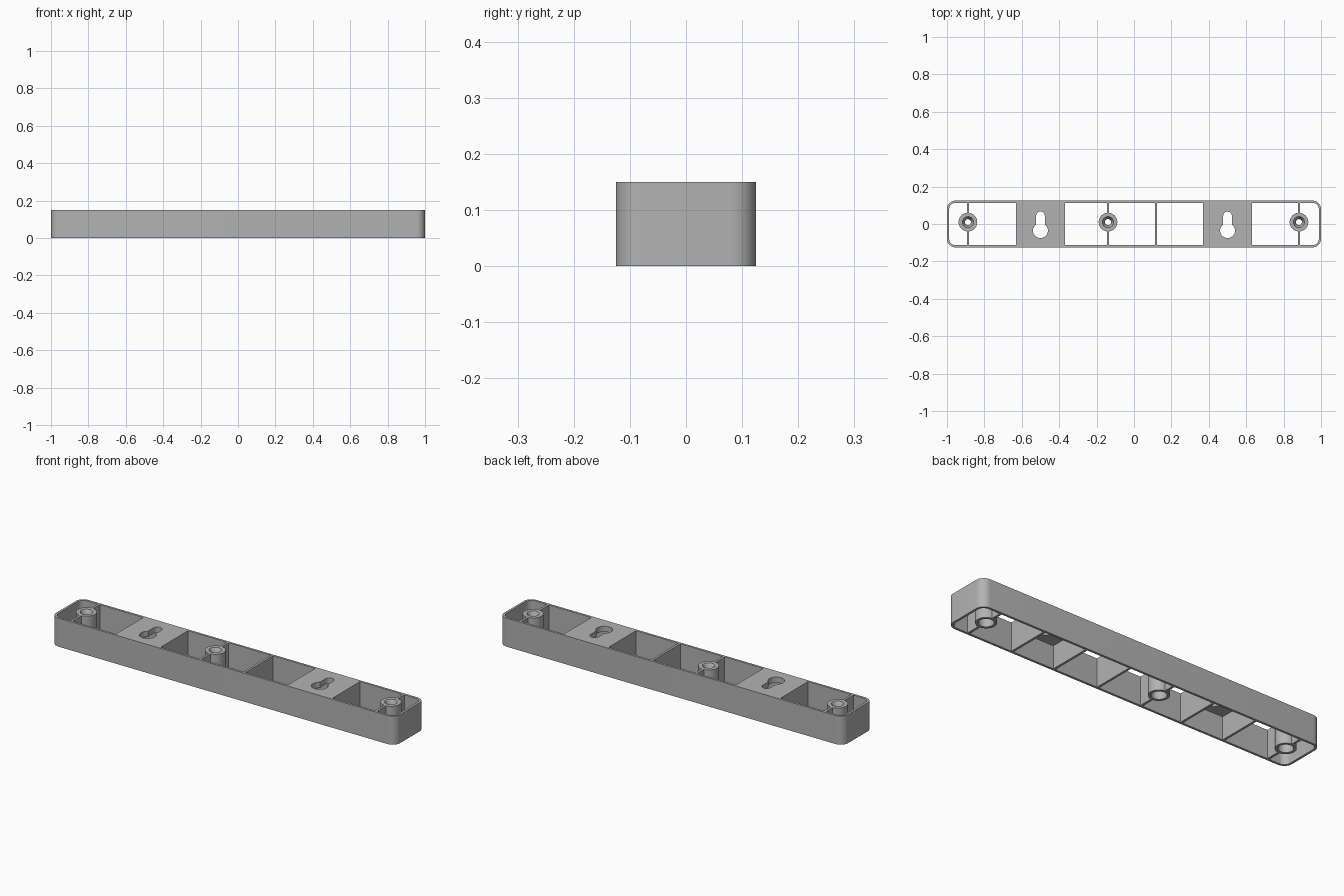
import bpy, bmesh
from math import pi, cos, sin, asin

cube = bpy.data.objects.get("Cube")
if cube:
    bpy.data.objects.remove(cube, do_unlink=True)

H, HALF_X, HALF_Y, WALL = 0.15, 1.0, 0.125, 0.012
INNER_Y = HALF_Y - WALL
BOSS_Y, BOSS_R = 0.01, 0.05

grey = bpy.data.materials.new("grey plastic")
grey.use_nodes = True
colour = (0.45, 0.45, 0.45, 1)
grey.diffuse_color = colour
grey.node_tree.nodes["Principled BSDF"].inputs["Base Color"].default_value = colour


def finish(bm, name):
    bmesh.ops.recalc_face_normals(bm, faces=bm.faces)
    mesh = bpy.data.meshes.new(name)
    bm.to_mesh(mesh)
    bm.free()
    mesh.materials.append(grey)
    obj = bpy.data.objects.new(name, mesh)
    bpy.context.collection.objects.link(obj)
    bpy.ops.object.select_all(action='DESELECT')
    obj.select_set(True)
    bpy.context.view_layer.objects.active = obj
    bpy.ops.object.shade_smooth_by_angle(angle=pi / 6)
    return obj


def arc(cx, cy, r, a0, a1, n):
    return [(cx + r * cos(a0 + (a1 - a0) * i / n),
             cy + r * sin(a0 + (a1 - a0) * i / n)) for i in range(n + 1)]


def rounded_rect(hx, hy, r):
    pts = []
    for k, (sx, sy) in enumerate([(1, 1), (-1, 1), (-1, -1), (1, -1)]):
        pts += arc(sx * (hx - r), sy * (hy - r), r, k * pi / 2, (k + 1) * pi / 2, 10)
    return pts


def rect(x0, x1, y0, y1):
    return [(x0, y0), (x1, y0), (x1, y1), (x0, y1)]


def prism(name, loops, z0, z1):
    """Extrude an outline, with later loops as holes."""
    bm = bmesh.new()
    edges = []
    for loop in loops:
        vs = [bm.verts.new((x, y, z0)) for x, y in loop]
        edges += [bm.edges.new((vs[i - 1], vs[i])) for i in range(len(vs))]
    bmesh.ops.triangle_fill(bm, edges=edges, use_beauty=True, normal=(0, 0, 1))
    res = bmesh.ops.extrude_face_region(bm, geom=bm.faces[:], use_keep_orig=True)
    top = [g for g in res["geom"] if isinstance(g, bmesh.types.BMVert)]
    bmesh.ops.translate(bm, verts=top, vec=(0, 0, z1 - z0))
    return finish(bm, name)


def lathe(name, profile, x, y, n=32):
    """Revolve a closed (radius, z) profile about a vertical axis."""
    bm = bmesh.new()
    rings = [[bm.verts.new((x + r * cos(2 * pi * i / n), y + r * sin(2 * pi * i / n), z))
              for i in range(n)] for r, z in profile]
    for k in range(len(rings)):
        a, b = rings[k - 1], rings[k]
        for i in range(n):
            bm.faces.new((a[i - 1], a[i], b[i], b[i - 1]))
    return finish(bm, name)


def keyhole(cx):
    """Round entry at the front, narrow rounded slot towards the back."""
    r, slot, cy, end = 0.04, 0.023, -0.035, 0.067
    half = asin(slot / r)
    return (arc(cx, cy, r, pi / 2 + half, 5 * pi / 2 - half, 28)
            + arc(cx, end - slot, slot, 0, pi, 12))


# Outer frame
prism("outer_frame", [rounded_rect(HALF_X, HALF_Y, 0.045),
                      rounded_rect(HALF_X - WALL, INNER_Y, 0.045 - WALL)], 0, H)

# Hanger plates over hollow bays, with a wall at each end
for side, cx in (("right", -0.5), ("left", 0.5)):
    prism(side + "_hanger_plate",
          [rect(cx - 0.13, cx + 0.13, -INNER_Y, INNER_Y), keyhole(cx)], H - 0.03, H)
    for end, x in (("outer", -0.13), ("inner", 0.13)):
        s = 1 if x < 0 else -1
        x0, x1 = sorted((cx + x, cx + x + s * WALL))
        prism(f"{side}_hanger_wall_{'low' if s > 0 else 'high'}",
              [rect(x0, x1, -INNER_Y, INNER_Y)], 0, H - 0.03)

# Plain divider
prism("divider_wall", [rect(0.118 - WALL / 2, 0.118 + WALL / 2, -INNER_Y, INNER_Y)], 0, H)

# Screw bosses: countersunk on top, wide bore from below, with ribs to both walls
boss_profile = [(BOSS_R, 0), (BOSS_R, H), (0.03, H), (0.016, H - 0.025),
                (0.016, 0.1), (0.036, 0.1), (0.036, 0)]
for name, x in (("right", -0.888), ("middle", -0.139), ("left", 0.882)):
    lathe(name + "_screw_boss", boss_profile, x, BOSS_Y)
    for end, y0, y1 in (("front", -INNER_Y, BOSS_Y - BOSS_R + 0.002),
                        ("back", BOSS_Y + BOSS_R - 0.002, INNER_Y)):
        prism(f"{name}_{end}_rib", [rect(x - WALL / 2, x + WALL / 2, y0, y1)], 0, H)
